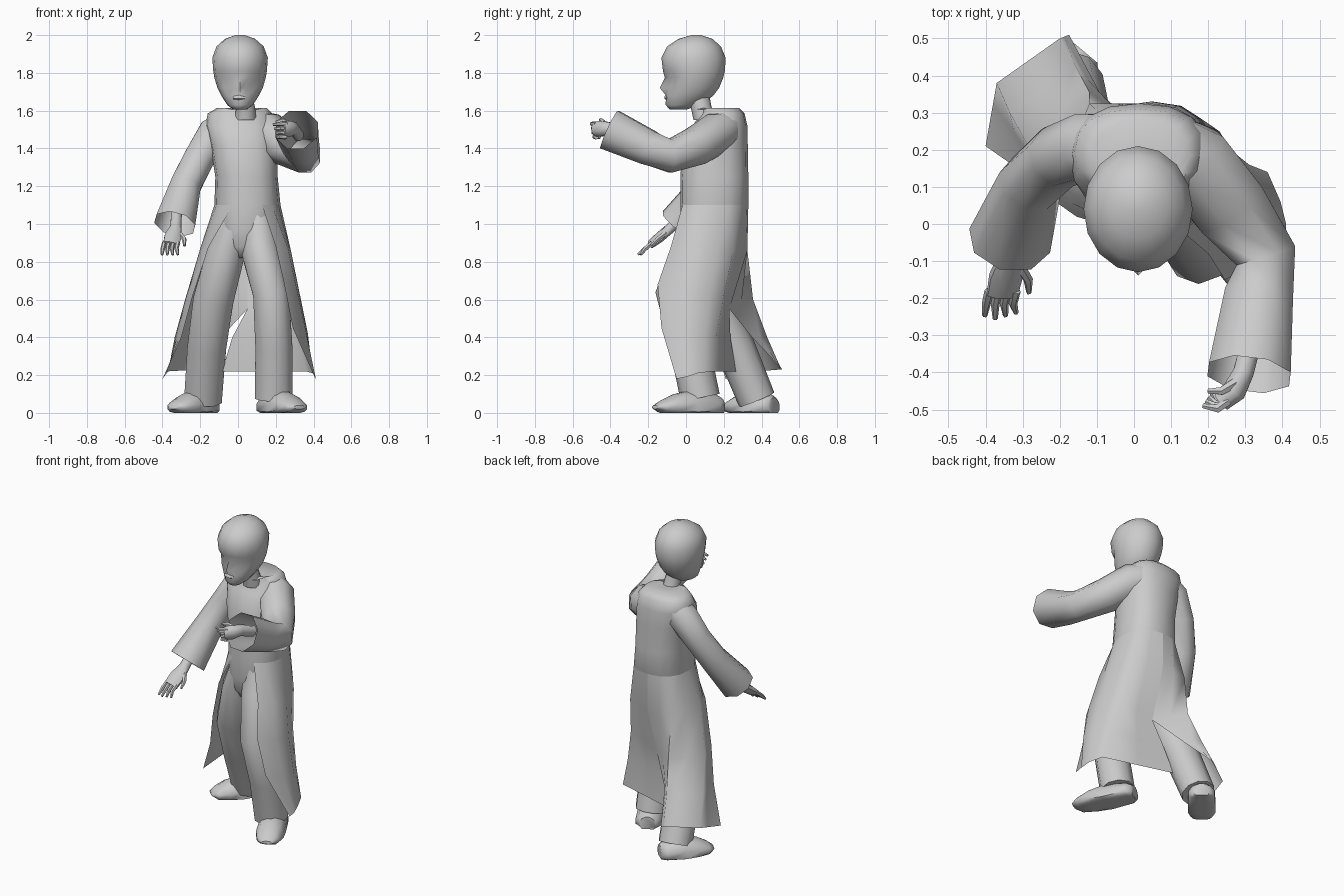
import bpy, bmesh, math
from mathutils import Vector

V = Vector


def add_mesh(name, verts, faces, angle=40):
    me = bpy.data.meshes.new(name)
    me.from_pydata([tuple(v) for v in verts], [], faces)
    bm = bmesh.new()
    bm.from_mesh(me)
    bmesh.ops.recalc_face_normals(bm, faces=bm.faces)
    bm.to_mesh(me)
    bm.free()
    ob = bpy.data.objects.new(name, me)
    bpy.context.collection.objects.link(ob)
    bpy.ops.object.select_all(action='DESELECT')
    ob.select_set(True)
    bpy.context.view_layer.objects.active = ob
    bpy.ops.object.shade_smooth_by_angle(angle=math.radians(angle))
    return ob


def loft(name, rings, caps=(True, True), angle=40):
    n = len(rings[0])
    verts = [p for r in rings for p in r]
    faces = [(k * n + i, k * n + (i + 1) % n, (k + 1) * n + (i + 1) % n, (k + 1) * n + i)
             for k in range(len(rings) - 1) for i in range(n)]
    if caps[0]:
        faces.append(tuple(range(n)))
    if caps[1]:
        faces.append(tuple(range((len(rings) - 1) * n, len(rings) * n)))
    return add_mesh(name, verts, faces, angle)


def limb(name, stations, ref=(0, 0, 1), n=10, caps=(True, True), floor=None, angle=55):
    """Tube along (x, y, z, half width, half depth) stations."""
    pts = [V(s[:3]) for s in stations]
    rings = []
    for k, s in enumerate(stations):
        t = (pts[min(k + 1, len(pts) - 1)] - pts[max(k - 1, 0)]).normalized()
        side = t.cross(V(ref)).normalized()
        up = side.cross(t)
        ring = []
        for i in range(n):
            a = 2 * math.pi * (i + 0.5) / n
            p = pts[k] + side * (s[3] * math.cos(a)) + up * (s[4] * math.sin(a))
            if floor is not None:
                p.z = max(p.z, floor)
            ring.append(p)
        rings.append(ring)
    return loft(name, rings, caps, angle)


def oval(z, cx, cy, rx, ry, n=16, p=1.0):
    """Horizontal superellipse, first point at the front, turning to +x."""
    def f(v):
        return math.copysign(abs(v) ** p, v) if abs(v) > 1e-6 else 0
    return [V((cx + rx * f(math.sin(2 * math.pi * i / n)), cy - ry * f(math.cos(2 * math.pi * i / n)), z))
            for i in range(n)]


def panel(name, columns, rows):
    """Cloth hanging from waist points; rows give points only at the listed waist columns."""
    step = 1 if columns[-1] > columns[0] else -1
    grid = [[waist[i] for i in range(columns[0], columns[-1] + step, step)]]
    for row in rows:
        line = [V(row[0])]
        for j in range(len(row) - 1):
            m = abs(columns[j + 1] - columns[j])
            line += [V(row[j]).lerp(V(row[j + 1]), (k + 1) / m) for k in range(m)]
        grid.append(line)
    n = len(grid[0])
    faces = [(k * n + i, k * n + i + 1, (k + 1) * n + i + 1, (k + 1) * n + i)
             for k in range(len(grid) - 1) for i in range(n - 1)]
    return add_mesh(name, [p for r in grid for p in r], faces, 70)


# Head: front y, back y, half width per height; eye sockets pressed in, nose pulled out
rings = []
for z, f, b, w in [(1.605, -.085, 0, .035), (1.63, -.108, .08, .068), (1.68, -.106, .145, .1),
                   (1.72, -.106, .175, .12), (1.775, -.112, .197, .136), (1.81, -.122, .206, .142),
                   (1.88, -.13, .21, .147), (1.94, -.10, .185, .125), (1.98, -.04, .14, .08), (2.0, .03, .08, .025)]:
    ring = oval(z, .011, (f + b) / 2, w, (b - f) / 2)
    if z == 1.775:
        for i in (1, 2, 14, 15):
            ring[i].y += .012
    if z == 1.72:
        ring[0].y -= .033
        ring[1].x -= .02
        ring[15].x += .02
    rings.append(ring)
loft("head", rings, angle=70)
limb("lips", [(-.025, -.098, 1.668, .008, .008), (.005, -.106, 1.67, .01, .013), (.035, -.098, 1.668, .008, .008)], n=6)
loft("neck", [oval(1.55, .04, .1, .06, .06, 10), oval(1.62, .04, .08, .052, .055, 10),
              oval(1.7, .02, .06, .055, .06, 10)])

# Coat body running down into the trouser hips
waist = oval(1.1, .05, .15, .175, .18, p=.85)
levels = [(.82, .03, .1, .045, .08), (.88, .03, .11, .11, .12), (.97, .045, .12, .15, .15), None,
          (1.25, .045, .15, .165, .18), (1.42, .03, .155, .178, .172), (1.52, .015, .18, .188, .145),
          (1.585, .01, .195, .17, .115), (1.615, .02, .18, .13, .1), (1.605, .04, .1, .062, .065)]
loft("coat_body", [oval(*l, p=.85) if l else waist for l in levels], angle=70)

# Coat skirt: two panels sharing the back seam, with a slit below it
panel("coat_skirt_forward_side", (1, 2, 4, 6, 8), [
    [(.2, -.08, .88), (.265, -.01, .87), (.28, .1, .86), (.23, .25, .86), (.05, .325, .86)],
    [(.245, -.15, .68), (.31, -.05, .66), (.325, .06, .64), (.26, .2, .62), (.05, .23, .55)],
    [(.29, -.13, .45), (.36, -.04, .43), (.37, .05, .42), (.31, .16, .41), (-.03, .235, .4)],
    [(.41, -.05, .18), (.41, 0, .19), (.395, .06, .21), (.36, .14, .22), (-.085, .265, .22)]])
panel("coat_skirt_rear_side", (15, 12, 10, 8), [
    [(-.155, .02, .88), (-.2, .13, .87), (-.12, .325, .86), (.05, .325, .86)],
    [(-.24, .08, .62), (-.28, .2, .6), (-.12, .355, .6), (.05, .23, .55)],
    [(-.3, .14, .4), (-.335, .3, .4), (-.16, .43, .4), (-.09, .35, .4)],
    [(-.4, .21, .18), (-.37, .38, .22), (-.2, .5, .23), (-.175, .51, .23)]])

# Sleeves, open at the cuff
limb("raised_sleeve", [(.08, .21, 1.51, .1, .1), (.16, .17, 1.485, .11, .11), (.255, .05, 1.41, .11, .105),
                       (.355, -.085, 1.36, .09, .095), (.335, -.2, 1.405, .1, .1),
                       (.31, -.405, 1.5, .12, .118)], n=8, caps=(True, False))
limb("lowered_sleeve", [(-.05, .21, 1.53, .075, .09), (-.12, .21, 1.48, .1, .095), (-.205, .18, 1.35, .088, .088),
                        (-.28, .11, 1.2, .088, .088), (-.335, -.045, 1.0, .115, .105)],
     ref=(0, 1, 0), n=8, caps=(True, False))

# Hands
limb("raised_hand", [(.32, -.3, 1.47, .03, .035), (.295, -.4, 1.505, .03, .035), (.27, -.45, 1.505, .035, .045),
                     (.235, -.48, 1.5, .028, .04)], n=8)
for i in range(4):
    z = 1.53 - i * .023
    limb("raised_finger", [(.255, -.475, z, .014, .013), (.225, -.497 + i * .004, z, .013, .012),
                           (.185 + i * .008, -.49 + i * .012, z - .003, .007, .007)], n=6)
limb("raised_thumb", [(.27, -.43, 1.53, .015, .015), (.235, -.45, 1.55, .012, .012), (.2, -.45, 1.54, .007, .007)], n=6)
limb("lowered_hand", [(-.325, .0, 1.06, .03, .03), (-.33, -.08, .98, .032, .028), (-.345, -.14, .93, .048, .026),
                      (-.355, -.19, .89, .045, .02)], ref=(0, 1, 0), n=8)
for i in range(4):
    x = -.39 + i * .024
    limb("lowered_finger", [(x, -.18, .9, .013, .013), (x - .008, -.215, .87, .013, .012),
                            (x - .012 + i * .004, -.255 + abs(i - 1) * .008, .838, .007, .007)], ref=(1, 0, 0), n=6)
limb("lowered_thumb", [(-.31, -.11, .95, .015, .015), (-.285, -.15, .92, .013, .013), (-.283, -.185, .885, .007, .007)],
     ref=(1, 0, 0), n=6)

# Trouser legs
limb("forward_leg", [(.1, .11, 1.04, .09, .13), (.12, .06, .86, .108, .13), (.175, -.05, .63, .1, .112),
                     (.19, .02, .35, .103, .105), (.19, .075, .08, .105, .105)], ref=(0, 1, 0))
limb("rear_leg", [(-.01, .12, 1.04, .085, .13), (-.06, .115, .86, .105, .13), (-.13, .15, .6, .112, .11),
                  (-.165, .26, .35, .108, .105), (-.185, .375, .07, .105, .1)], ref=(0, 1, 0))

# Shoes, flattened on the ground
for name, heel, toe in [("forward_shoe", (.15, .185), (.325, -.165)), ("rear_shoe", (-.135, .465), (-.345, .215))]:
    st = []
    for f, w, top in [(0, .05, .08), (.1, .08, .1), (.45, .085, .125), (.7, .085, .1), (.9, .068, .065), (1, .035, .04)]:
        st.append((heel[0] + f * (toe[0] - heel[0]), heel[1] + f * (toe[1] - heel[1]), .03, w, top - .03))
    limb(name, st, n=12, floor=0)
